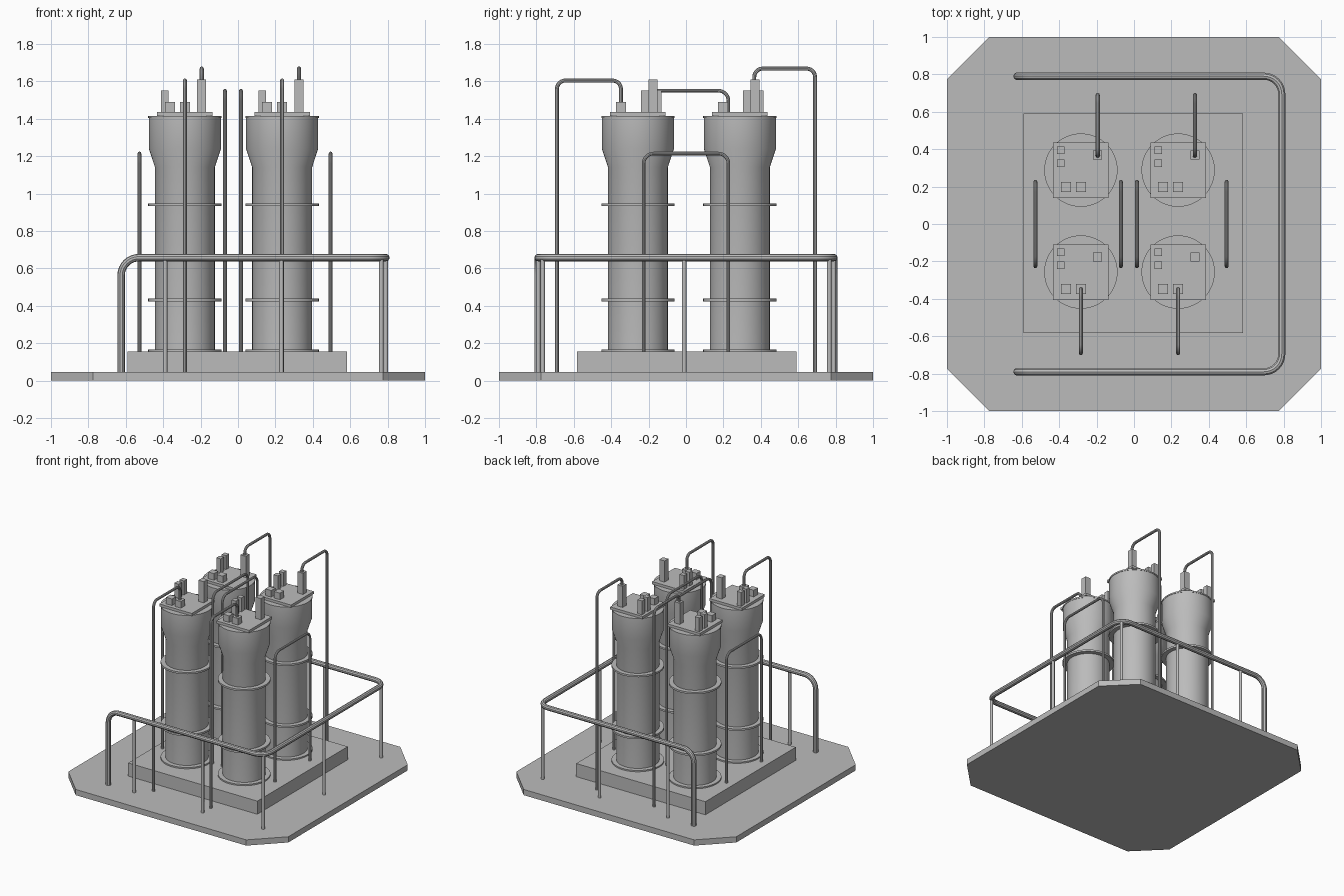
import bpy, bmesh, math
from mathutils import Vector

cube = bpy.data.objects.get("Cube")
if cube:
    bpy.data.objects.remove(cube, do_unlink=True)

grey = bpy.data.materials.new("plain_grey")
grey.use_nodes = True
grey.diffuse_color = (0.5, 0.5, 0.5, 1)
grey.node_tree.nodes["Principled BSDF"].inputs["Base Color"].default_value = (0.5, 0.5, 0.5, 1)


def finish(name, bm):
    bmesh.ops.recalc_face_normals(bm, faces=bm.faces)
    mesh = bpy.data.meshes.new(name)
    bm.to_mesh(mesh)
    bm.free()
    mesh.materials.append(grey)
    obj = bpy.data.objects.new(name, mesh)
    bpy.context.collection.objects.link(obj)
    return obj


def smooth(obj):
    bpy.ops.object.select_all(action='DESELECT')
    obj.select_set(True)
    bpy.context.view_layer.objects.active = obj
    bpy.ops.object.shade_smooth_by_angle(angle=math.radians(30))


def prism(name, outline, z0, z1):
    bm = bmesh.new()
    face = bm.faces.new([bm.verts.new((x, y, z0)) for x, y in outline])
    top = bmesh.ops.extrude_face_region(bm, geom=[face])["geom"]
    for v in top:
        if isinstance(v, bmesh.types.BMVert):
            v.co.z = z1
    return finish(name, bm)


def box(name, x, y, half, z0, z1):
    corners = [(x - half, y - half), (x + half, y - half),
               (x + half, y + half), (x - half, y + half)]
    return prism(name, corners, z0, z1)


def lathe(name, x, y, profile, sides=48):
    """Closed solid turned around a vertical axis from (radius, z) pairs."""
    bm = bmesh.new()
    rings = []
    for r, z in profile:
        angles = [math.tau * i / sides for i in range(sides)]
        rings.append([bm.verts.new((x + r * math.cos(a), y + r * math.sin(a), z)) for a in angles])
    for low, high in zip(rings, rings[1:]):
        for i in range(sides):
            j = (i + 1) % sides
            bm.faces.new((low[i], low[j], high[j], high[i]))
    bm.faces.new(rings[0][::-1])
    bm.faces.new(rings[-1])
    obj = finish(name, bm)
    smooth(obj)


def pipe(name, corners, radius, bend):
    """Round tube along a path whose inner corners are filleted."""
    pts = [Vector(c) for c in corners]
    path = [pts[0]]
    for a, b, c in zip(pts, pts[1:], pts[2:]):
        u, v = (a - b).normalized(), (c - b).normalized()
        centre = b + (u + v) * bend
        for i in range(9):
            t = math.pi / 2 * i / 8
            path.append(centre - v * bend * math.cos(t) - u * bend * math.sin(t))
    path.append(pts[-1])
    curve = bpy.data.curves.new(name, 'CURVE')
    curve.dimensions = '3D'
    curve.bevel_depth = radius
    curve.bevel_resolution = 3
    curve.use_fill_caps = True
    spline = curve.splines.new('POLY')
    spline.points.add(len(path) - 1)
    for p, co in zip(spline.points, path):
        p.co = (*co, 1)
    curve.materials.append(grey)
    obj = bpy.data.objects.new(name, curve)
    bpy.context.collection.objects.link(obj)
    bpy.ops.object.select_all(action='DESELECT')
    obj.select_set(True)
    bpy.context.view_layer.objects.active = obj
    bpy.ops.object.convert(target='MESH')
    smooth(bpy.context.object)


# Ground slab with clipped corners
FLOOR, DECK, C = 0.047, 0.155, 0.775
prism("base_slab", [(-1, -C), (-C, -1), (C, -1), (1, -C),
                    (1, C), (C, 1), (-C, 1), (-1, C)], 0, FLOOR)

# Stacked plinth
levels = [FLOOR, 0.083, 0.119, DECK]
for i, (z0, z1) in enumerate(zip(levels, levels[1:])):
    box(f"plinth_layer_{i + 1}", -0.003, 0.004, 0.587, z0, z1)

# Four towers with flanges, cap plates and fittings
tower_profile = [(0.16, DECK), (0.16, 1.14), (0.193, 1.24), (0.193, 1.405)]
fittings = [(-0.107, 0.107, 0.02, 1.55), (-0.107, 0.037, 0.02, 1.55),
            (-0.08, -0.091, 0.027, 1.49), (0, -0.091, 0.027, 1.49),
            (0.09, 0.08, 0.024, 1.61)]
COLUMNS = {"right": -0.284, "left": 0.236}
ROWS = {"front": -0.257, "back": 0.288}
for side, x in COLUMNS.items():
    for row, y in ROWS.items():
        tag = f"{row}_{side}"
        lathe(f"tower_{tag}", x, y, tower_profile)
        for z0, z1 in ((DECK, 0.166), (0.423, 0.438), (0.932, 0.947), (1.403, 1.415)):
            lathe(f"flange_{tag}", x, y, [(0.196, z0), (0.196, z1)])
        box(f"cap_plate_{tag}", x, y, 0.148, 1.415, 1.436)
        for dx, dy, half, top in fittings:
            box(f"fitting_{tag}", x + dx, y + dy, half, 1.436, top)

    # Pipes from the tower tops down to the slab
    pipe(f"front_pipe_{side}", [(x, -0.69, FLOOR), (x, -0.69, 1.604),
                                (x, -0.348, 1.604), (x, -0.348, 1.48)], 0.011, 0.045)
    bx = x + 0.09
    pipe(f"back_pipe_{side}", [(bx, 0.69, FLOOR), (bx, 0.69, 1.668),
                               (bx, 0.365, 1.668), (bx, 0.365, 1.6)], 0.011, 0.045)

# Arched pipes standing on the plinth
for name, x, top in (("outer_arch_right", -0.527, 1.214), ("outer_arch_left", 0.495, 1.214),
                     ("inner_arch_right", -0.07, 1.55), ("inner_arch_left", 0.016, 1.55)):
    pipe(name, [(x, -0.227, DECK), (x, -0.227, top),
                (x, 0.227, top), (x, 0.227, DECK)], 0.01, 0.055)

# Guard rail, open on one side, with thin posts
E, RAIL = 0.79, 0.657
pipe("guard_rail", [(-0.625, -E, FLOOR), (-0.625, -E, RAIL), (E, -E, RAIL),
                    (E, E, RAIL), (-0.625, E, RAIL), (-0.625, E, FLOOR)], 0.02, 0.095)
posts = [(E, -0.01)]
for s in (-1, 1):
    posts += [(-0.39, s * E), (0.232, s * E), (0.766, s * 0.766)]
for x, y in posts:
    lathe("rail_post", x, y, [(0.012, FLOOR), (0.012, RAIL)], 16)
